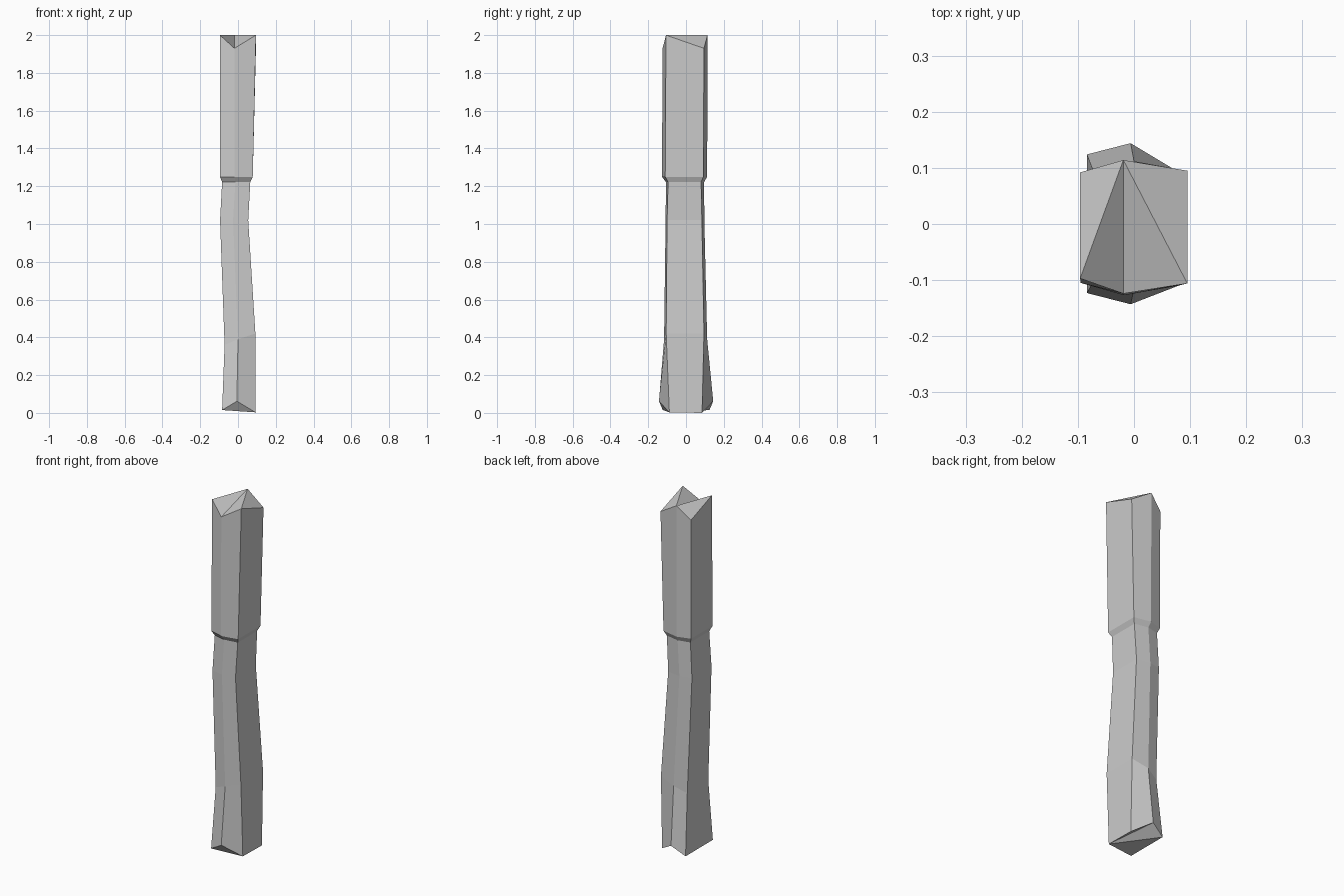
import bpy, bmesh

if "Cube" in bpy.data.objects:
    bpy.data.objects.remove(bpy.data.objects["Cube"])

# Rings run: left-front, mid-front, right-front, right-back, mid-back, left-back
def ring(bm, xs, ys, zs):
    xl, xm, xr = xs
    return [bm.verts.new(p) for p in zip((xl, xm, xr, xr, xm, xl), ys, zs)]

bm = bmesh.new()
rings = [
    # splayed foot with a zigzag end
    ring(bm, (-.084, -.006, .092), (-.123, -.143, -.088, .085, .144, .124), (.015, .062, .003, 0, .062, .015)),
    # bent shaft
    ring(bm, (-.071, 0, .092), (-.10, -.116, -.105, .095, .112, .09), (.36, .39, .42, .42, .39, .36)),
    ring(bm, (-.095, -.026, .054), (-.095, -.108, -.10, .084, .097, .082), [1.02] * 6),
    ring(bm, (-.084, -.014, .065), (-.09, -.106, -.095, .08, .096, .08), [1.222] * 6),
    # thicker upper block with a zigzag top
    ring(bm, (-.095, -.018, .078), (-.105, -.127, -.11, .092, .112, .09), [1.25] * 6),
    ring(bm, (-.096, -.019, .095), (-.097, -.124, -.106, .095, .114, .092), (2, 1.93, 2, 1.93, 2, 1.93)),
]

# side walls
for a, b in zip(rings, rings[1:]):
    for i in range(6):
        j = (i + 1) % 6
        bm.faces.new((a[i], a[j], b[j], b[i]))

# faceted ends
for end, tris in ((rings[0], ((2, 3, 4), (2, 4, 5), (2, 5, 0), (0, 1, 2))),
                  (rings[-1], ((0, 1, 4), (0, 4, 5), (1, 2, 4), (2, 3, 4)))):
    for t in tris:
        bm.faces.new([end[i] for i in t])

bmesh.ops.recalc_face_normals(bm, faces=bm.faces)
mesh = bpy.data.meshes.new("bent_post")
bm.to_mesh(mesh)
bm.free()
bpy.context.collection.objects.link(bpy.data.objects.new("bent_post", mesh))
